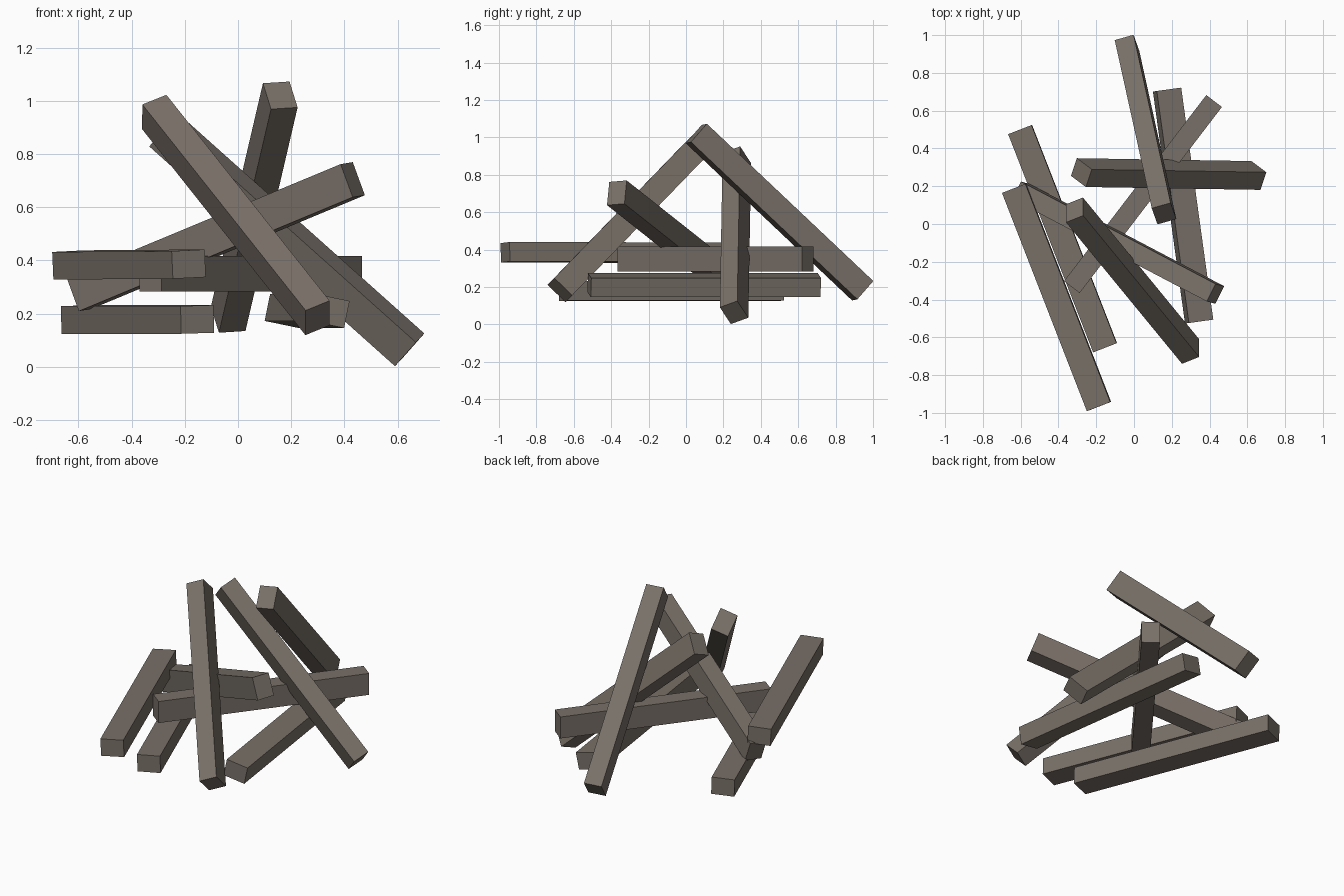
import bpy
from mathutils import Vector, Matrix

if "Cube" in bpy.data.objects:
    bpy.data.objects.remove(bpy.data.objects["Cube"])

LENGTH, WIDE, NARROW = 1.24, 0.133, 0.104

wood = bpy.data.materials.new("weathered_wood")
wood.diffuse_color = (0.19, 0.163, 0.138, 1)
wood.use_nodes = True
wood.node_tree.nodes["Principled BSDF"].inputs["Base Color"].default_value = wood.diffuse_color


def beam(name, start, end, wide_hint):
    """Box beam between two end centres; its wide side follows the hint."""
    start, end = Vector(start), Vector(end)
    along = (end - start).normalized()
    hint = Vector(wide_hint)
    wide = (hint - along * hint.dot(along)).normalized()
    narrow = along.cross(wide)
    rot = Matrix((along, wide, narrow)).transposed().to_4x4()
    bpy.ops.mesh.primitive_cube_add(size=1)
    ob = bpy.context.object
    ob.name = name
    ob.data.transform(Matrix.Diagonal((LENGTH, WIDE, NARROW, 1)))
    ob.matrix_world = Matrix.Translation((start + end) / 2) @ rot
    ob.data.materials.append(wood)


# Lying beams
beam("low_left_beam", (-0.603, 0.50, 0.178), (-0.153, -0.655, 0.178), (1, 0.39, 0.03))
beam("raised_left_beam", (-0.635, 0.19, 0.383), (-0.185, -0.967, 0.386), (1, 0.39, 0.05))
beam("low_right_beam", (0.175, 0.712, 0.21), (0.345, -0.517, 0.21), (0.13, 0.018, -0.027))
beam("on_edge_beam", (0.425, 0.652, 0.35), (-0.33, -0.335, 0.35), (0, 0, 1))

# Leaning beams
beam("shallow_leaning_beam", (-0.599, 0.172, 0.275), (0.432, -0.37, 0.704), (-0.06, 0.02, 0.117))
beam("sideways_leaning_beam", (-0.275, 0.272, 0.887), (0.642, 0.257, 0.067), (0.079, -0.055, 0.078))
beam("back_leaning_beam", (0.159, 0.055, 1.021), (-0.037, 0.945, 0.18), (0.03, -0.085, -0.094))
beam("front_leaning_beam", (-0.314, 0.073, 0.957), (0.298, -0.673, 0.185), (0, -0.09, 0.09))
